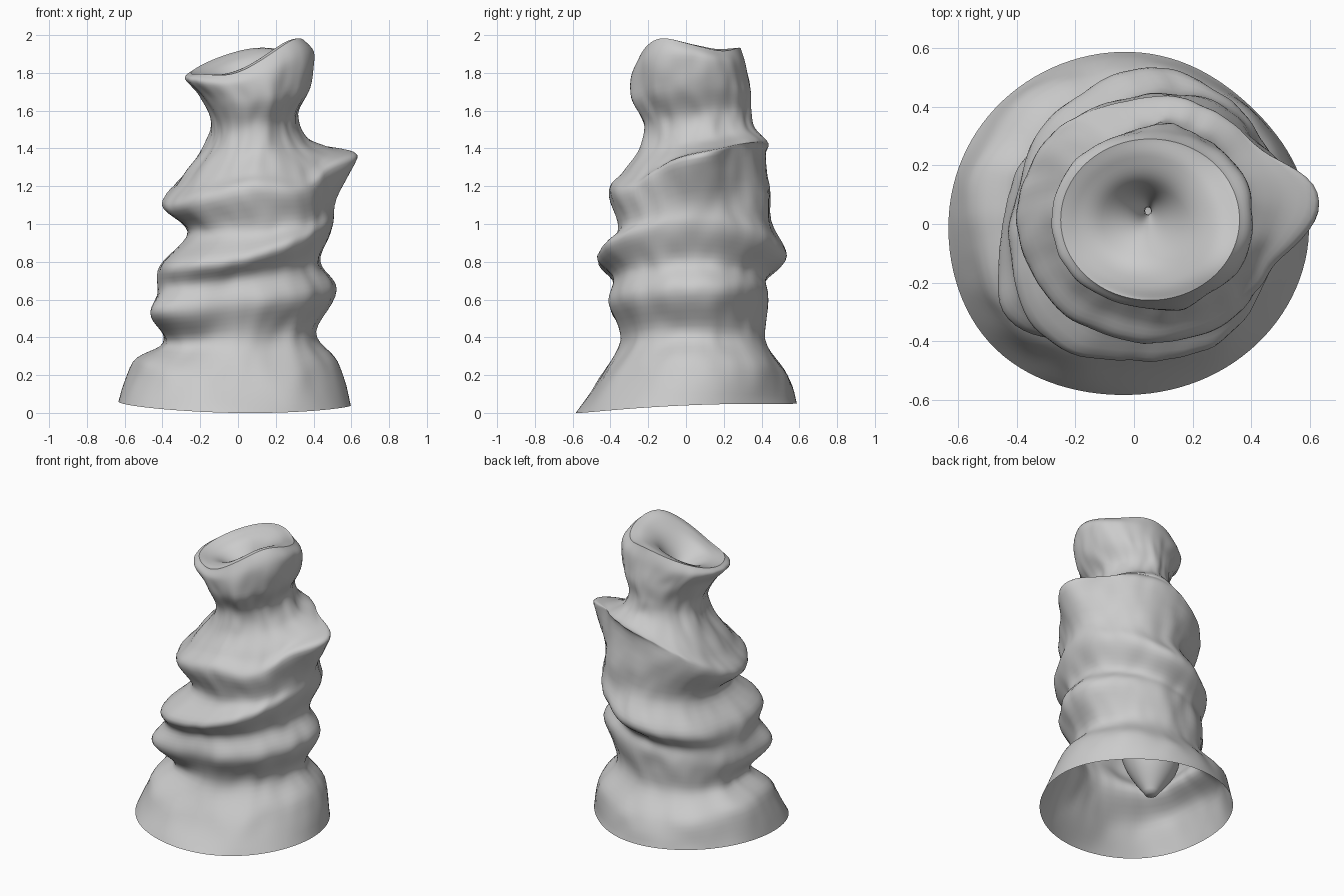
import bpy, bmesh
from math import cos, sin, tau, radians, exp, pi
from mathutils import Vector, noise

SEG, STEPS = 112, 6

# Each ring: x left, x right, y front, y back, then z at left, right, front, back
BODY = [
    (-.63, .60, -.58, .59, .06, .04, .00, .05),
    (-.55, .53, -.46, .54, .27, .27, .17, .20),
    (-.40, .42, -.34, .42, .37, .43, .38, .39),
    (-.43, .51, -.40, .44, .51, .65, .57, .61),
    (-.40, .44, -.38, .43, .64, .80, .71, .71),
    (-.39, .50, -.47, .53, .78, .98, .83, .83),
    (-.27, .50, -.36, .45, .96, 1.10, .98, 1.02),
    (-.40, .50, -.41, .43, 1.10, 1.34, 1.19, 1.35),
    (-.31, .46, -.33, .44, 1.23, 1.39, 1.28, 1.42),
    (-.17, .36, -.24, .36, 1.42, 1.45, 1.40, 1.51),
    (-.14, .31, -.22, .34, 1.55, 1.58, 1.52, 1.60),
    (-.20, .38, -.28, .34, 1.68, 1.72, 1.66, 1.72),
    (-.28, .41, -.29, .32, 1.77, 1.88, 1.78, 1.84),
    (-.25, .36, -.26, .29, 1.80, 1.94, 1.86, 1.93),
]
# Sunken mouth that runs down inside the hollow body
FUNNEL = [
    (-.25, .36, -.26, .29, 1.80, 1.94, 1.86, 1.93),
    (-.20, .28, -.21, .23, 1.79, 1.94, 1.85, 1.91),
    (-.11, .17, -.12, .15, 1.77, 1.87, 1.81, 1.85),
    (.01, .09, -.01, .09, 1.69, 1.74, 1.70, 1.72),
    (.03, .06, .03, .06, 1.52, 1.52, 1.52, 1.52),
    (-.10, .14, -.08, .16, 1.20, 1.20, 1.20, 1.20),
    (-.22, .14, -.12, .23, .60, .60, .60, .60),
    (-.25, .09, -.09, .24, .32, .32, .32, .32),
    (-.11, -.04, .04, .11, .11, .11, .11, .11),
]


def spline(p0, p1, p2, p3, t):
    return [.5 * (2*b + (c-a)*t + (2*a - 5*b + 4*c - d)*t*t + (3*b - a - 3*c + d)*t**3)
            for a, b, c, d in zip(p0, p1, p2, p3)]


def lobe(angle, centre, width):
    d = (angle - radians(centre) + pi) % tau - pi
    return exp(-(d / radians(width))**2)


def skin(name, rings, outer, cap=False):
    bm = bmesh.new()
    rows = []
    last = len(rings) - 1
    for k in range(last * STEPS + 1):
        i = min(k // STEPS, last - 1)
        u = k / STEPS
        xl, xr, yf, yb, zl, zr, zf, zb = spline(
            rings[max(i-1, 0)], rings[i], rings[i+1], rings[min(i+2, last)], u - i)
        # The rim rises towards the front right and dips at the front and back right
        lift = exp(-((u - (last if outer else 0)) / 1.3)**2)
        row = []
        for s in range(SEG):
            a = tau * s / SEG
            c, n = cos(a), sin(a)
            z = ((zl+zr+zf+zb)/4 + (zr-zl)/2*c + (zb-zf)/2*n + (zl+zr-zf-zb)/4*cos(2*a))
            z += lift * (.065 * lobe(a, -35, 32) - .045 * lobe(a, -105, 30)
                         - .04 * lobe(a, 42, 30))
            push = 0
            if outer:
                # The upper fold sags at the front right
                z -= .09 * lobe(a, -48, 28) * exp(-((u-7.2)/1.1)**2)
                # Pointed fold on the right, corner folds at front left, fine crumple
                push = .135 * lobe(a, 7, 19) * exp(-((u-7.1)/.75)**2)
                push += .12 * lobe(a, 217, 25) * exp(-((u-3.2)/.9)**2)
                push += .07 * lobe(a, 220, 32) * exp(-((u-5)/.8)**2)
                push += .04 * lobe(a, 225, 35) * exp(-((u-1.3)/.5)**2)
                push += .028 * (lobe(a, 225, 30) - lobe(a, 45, 30)) * exp(-(u/.9)**2)
                fade = min(1, u, (last-u) * .5)
                push += .022 * fade * noise.noise(Vector((c*2, n*2, z*4)))
                push += .009 * fade * noise.noise(Vector((c*5, n*5, z*8)))
            row.append(bm.verts.new(((xl+xr)/2 + ((xr-xl)/2 + push)*c,
                                     (yf+yb)/2 + ((yb-yf)/2 + push)*n, min(z, 2))))
        rows.append(row)
    for lo, hi in zip(rows, rows[1:]):
        for s in range(SEG):
            t = (s + 1) % SEG
            bm.faces.new((lo[s], lo[t], hi[t], hi[s]))
    if cap:
        bm.faces.new(rows[-1])
    for f in bm.faces:
        f.smooth = True
    me = bpy.data.meshes.new(name)
    bm.to_mesh(me)
    bm.free()
    ob = bpy.data.objects.new(name, me)
    bpy.context.collection.objects.link(ob)
    return ob


# Outer folded shell, open at the bottom
skin("folded_body", BODY, True)
# Inner funnel, closed at its tip
skin("inner_funnel", FUNNEL, False, cap=True)
